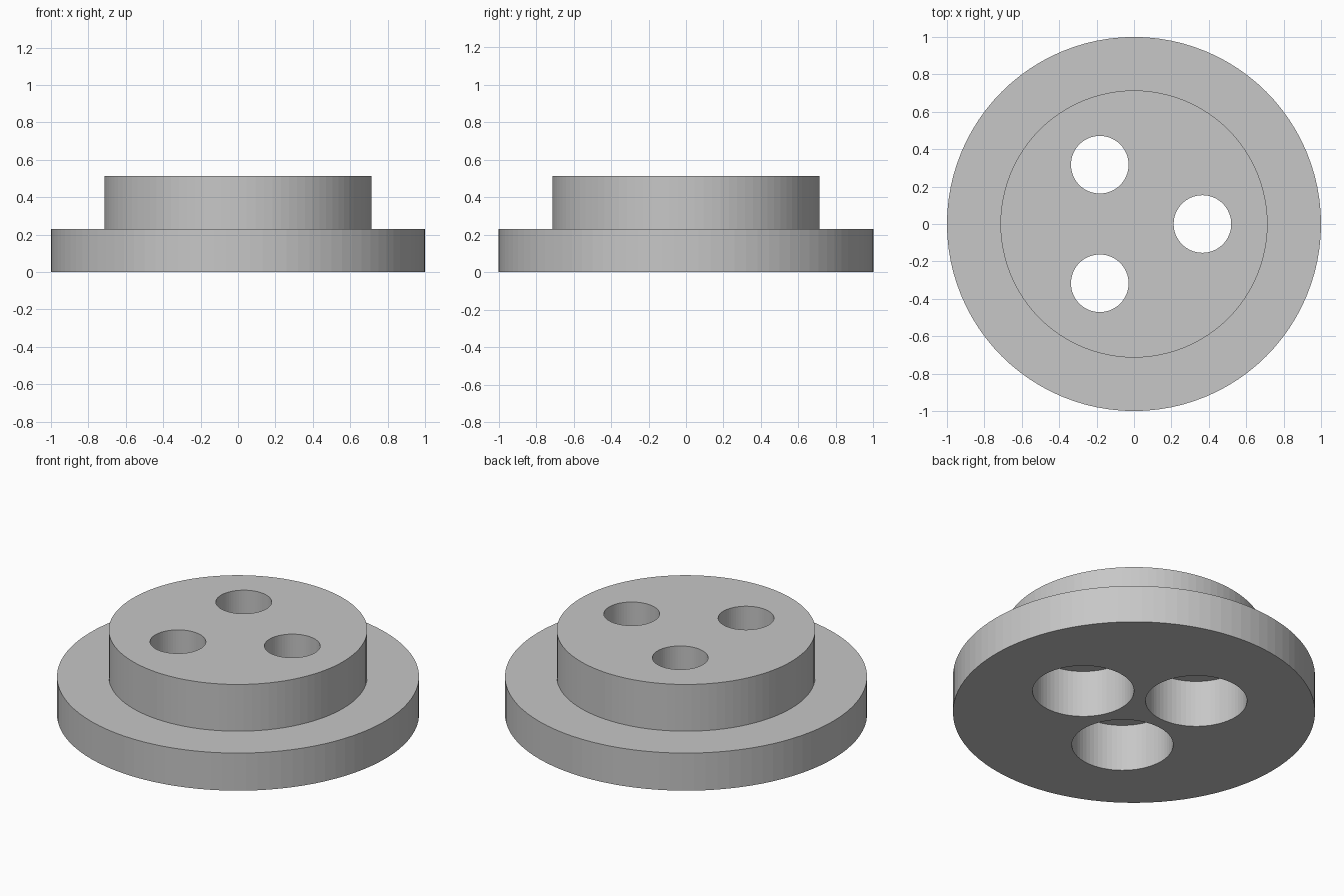
import bpy, bmesh
from math import cos, sin, tau

cube = bpy.data.objects.get("Cube")
if cube:
    bpy.data.objects.remove(cube, do_unlink=True)

SIDES = 96
FLANGE_R, FLANGE_TOP = 1.0, 0.229
BOSS_R, BOSS_TOP = 0.714, 0.514
HOLE_R, BORE_R, BORE_DEPTH = 0.154, 0.28, 0.286
HOLE_OFFSET, HOLES = 0.366, 3

# Plain grey material
grey = bpy.data.materials.new("plain_grey")
grey.use_nodes = True
colour = (0.57, 0.57, 0.57, 1)
grey.diffuse_color = colour
grey.node_tree.nodes["Principled BSDF"].inputs["Base Color"].default_value = colour


def add_turned(bm, profile, sides, cx=0, cy=0):
    """Closed solid turned from (radius, height) points, bottom to top."""
    rings = [[bm.verts.new((cx + r * cos(tau * i / sides),
                            cy + r * sin(tau * i / sides), z))
              for i in range(sides)] for r, z in profile]
    for low, high in zip(rings, rings[1:]):
        for i in range(sides):
            j = (i + 1) % sides
            bm.faces.new((low[i], low[j], high[j], high[i]))
    bm.faces.new(rings[0][::-1])
    bm.faces.new(rings[-1])


def make_object(name, bm):
    bmesh.ops.recalc_face_normals(bm, faces=bm.faces)
    mesh = bpy.data.meshes.new(name)
    bm.to_mesh(mesh)
    bm.free()
    mesh.materials.append(grey)
    obj = bpy.data.objects.new(name, mesh)
    bpy.context.collection.objects.link(obj)
    return obj


# Flange with raised boss
bm = bmesh.new()
add_turned(bm, [(FLANGE_R, 0), (FLANGE_R, FLANGE_TOP),
                (BOSS_R, FLANGE_TOP), (BOSS_R, BOSS_TOP)], SIDES)
body = make_object("flanged_disc", bm)

# Through holes, counterbored from below
bm = bmesh.new()
for k in range(HOLES):
    a = tau * k / HOLES
    add_turned(bm, [(BORE_R, -0.1), (BORE_R, BORE_DEPTH),
                    (HOLE_R, BORE_DEPTH), (HOLE_R, BOSS_TOP + 0.1)],
               64, HOLE_OFFSET * cos(a), HOLE_OFFSET * sin(a))
cutter = make_object("hole_cutter", bm)
cutter.hide_render = True

cut = body.modifiers.new("holes", "BOOLEAN")
cut.operation = "DIFFERENCE"
cut.solver = "EXACT"
cut.object = cutter

# Bake the cut and remove the helper
bpy.context.view_layer.update()
baked = bpy.data.meshes.new_from_object(
    body.evaluated_get(bpy.context.evaluated_depsgraph_get()))
body.modifiers.clear()
body.data = baked
bpy.data.objects.remove(cutter, do_unlink=True)
